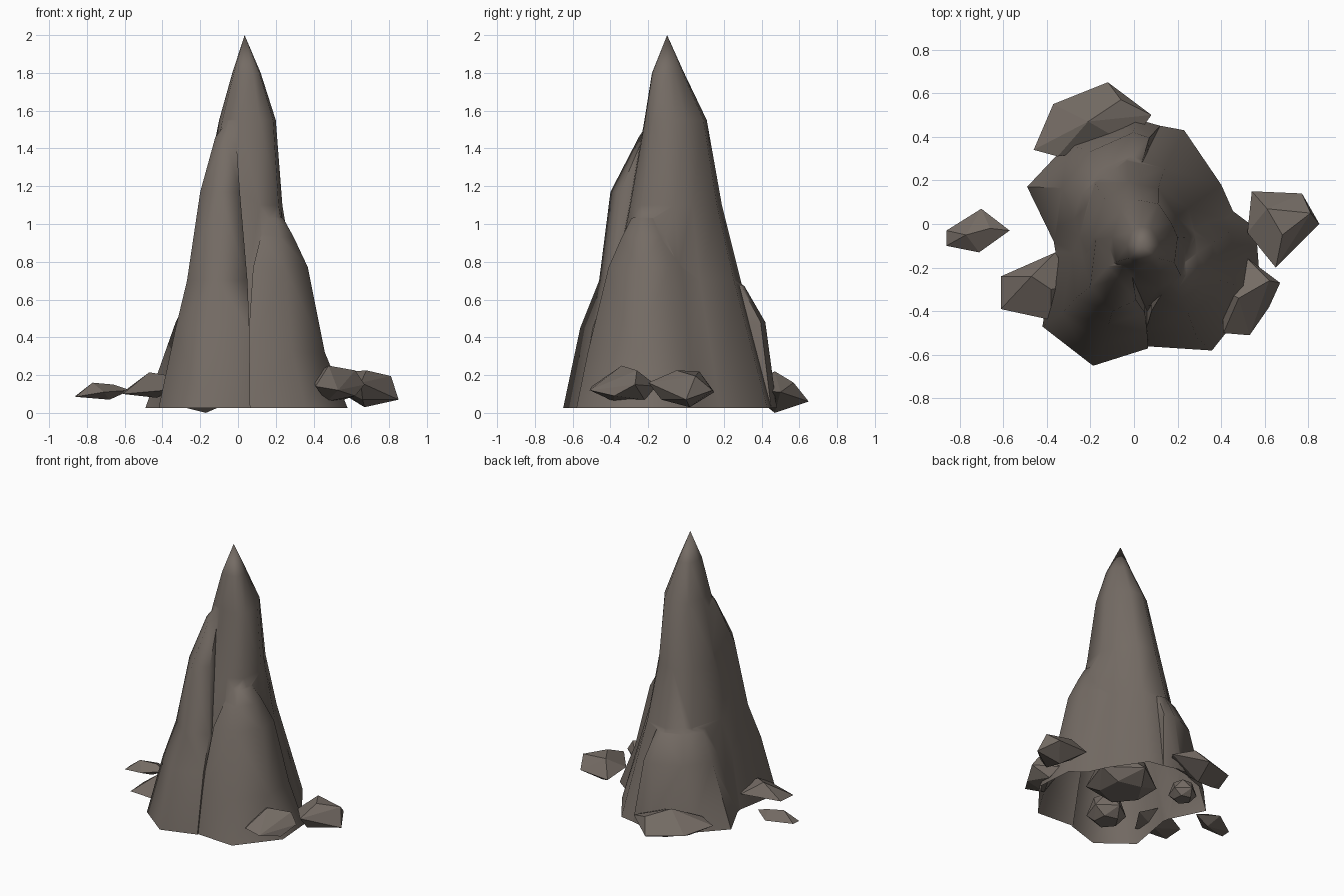
import bpy, bmesh, math
from mathutils import Vector

if "Cube" in bpy.data.objects:
    bpy.data.objects.remove(bpy.data.objects["Cube"])

stone = bpy.data.materials.new("grey_brown_stone")
stone.diffuse_color = (0.175, 0.148, 0.128, 1)
stone.use_nodes = True
stone.node_tree.nodes["Principled BSDF"].inputs["Base Color"].default_value = stone.diffuse_color
BASE = 0.027


def finish(name, bm):
    bmesh.ops.recalc_face_normals(bm, faces=bm.faces)
    me = bpy.data.meshes.new(name)
    bm.to_mesh(me)
    bm.free()
    me.materials.append(stone)
    ob = bpy.data.objects.new(name, me)
    bpy.context.collection.objects.link(ob)
    return ob


def spire(name, footprint, levels, tip, depth):
    """Closed loft of a footprint through (z, x0, x1, y0, y1) levels to a tip."""
    xs, ys = zip(*footprint)
    unit = [((x - min(xs)) / (max(xs) - min(xs)), (y - min(ys)) / (max(ys) - min(ys)))
            for x, y in footprint]
    levels = [(-depth,) + levels[0][1:]] + levels     # root below ground, trimmed later
    bm = bmesh.new()
    rings = [[bm.verts.new((x0 + u * (x1 - x0), y0 + v * (y1 - y0), z)) for u, v in unit]
             for z, x0, x1, y0, y1 in levels]
    n = len(unit)
    for a, b in zip(rings, rings[1:]):
        for i in range(n):
            j = (i + 1) % n
            bm.faces.new((a[i], a[j], b[j], b[i]))
    top = bm.verts.new(tip)
    for i in range(n):
        bm.faces.new((rings[-1][i], rings[-1][(i + 1) % n], top))
    bm.faces.new(rings[0])
    bmesh.ops.triangulate(bm, faces=bm.faces)
    return finish(name, bm)


def rock(name, *points):
    """Faceted boulder: convex hull of a few corner points."""
    bm = bmesh.new()
    for p in points:
        bm.verts.new(p)
    bmesh.ops.convex_hull(bm, input=bm.verts)
    bmesh.ops.dissolve_limit(bm, angle_limit=math.radians(10), verts=bm.verts, edges=bm.edges)
    return finish(name, bm)


# Tall central spire
main = spire("main_spire",
             [(0.23, 0.43), (-0.04, 0.48), (-0.27, 0.34), (-0.38, 0.0), (-0.33, -0.32),
              (-0.08, -0.45), (0.24, -0.44), (0.44, -0.33), (0.48, 0.0), (0.40, 0.18)],
             [(BASE, -0.38, 0.48, -0.45, 0.48), (0.7, -0.25, 0.30, -0.38, 0.29),
              (1.1, -0.19, 0.235, -0.30, 0.19), (1.55, -0.10, 0.20, -0.22, 0.11),
              (1.8, -0.03, 0.12, -0.18, -0.01)], (0.035, -0.10, 2.0), 0.1)

# Buttresses leaning against it
front = spire("front_buttress",
              [(-0.19, -0.65), (0.06, -0.57), (0.06, -0.3), (-0.1, -0.1), (-0.36, -0.12), (-0.42, -0.47)],
              [(BASE, -0.42, 0.065, -0.65, -0.1), (0.45, -0.33, 0.06, -0.56, -0.1),
               (0.7, -0.27, 0.05, -0.46, -0.1), (1.17, -0.20, 0.01, -0.40, -0.05),
               (1.46, -0.12, -0.01, -0.25, -0.08)], (-0.05, -0.19, 1.55), 0.12)
right = spire("right_buttress",
              [(0.07, -0.56), (0.36, -0.58), (0.57, -0.3), (0.55, -0.02), (0.40, 0.1), (0.1, 0.05)],
              [(BASE, 0.05, 0.58, -0.58, 0.10), (0.32, 0.05, 0.46, -0.52, 0.07),
               (0.77, 0.08, 0.37, -0.41, -0.02), (0.93, 0.12, 0.295, -0.34, -0.09),
               (1.03, 0.16, 0.24, -0.29, -0.15)], (0.18, -0.2, 1.06), 0.14)
back = spire("back_buttress",
             [(0.06, 0.45), (-0.04, 0.48), (-0.32, 0.37), (-0.49, 0.17), (-0.38, -0.08), (0.0, 0.0)],
             [(BASE, -0.49, 0.12, -0.08, 0.481), (0.48, -0.33, 0.07, -0.04, 0.42),
              (0.67, -0.24, 0.04, 0.0, 0.31)], (-0.08, 0.2, 0.76), 0.16)

# Fuse them into one skin
for part in (front, right, back):
    mod = main.modifiers.new("fuse", 'BOOLEAN')
    mod.operation, mod.solver, mod.object = 'UNION', 'EXACT', part
bpy.context.view_layer.update()
fused = bpy.data.meshes.new_from_object(main.evaluated_get(bpy.context.evaluated_depsgraph_get()))
main.modifiers.clear()
main.data = fused
for part in (front, right, back):
    bpy.data.objects.remove(part)

# Trim at the ground, leaving the base open
bm = bmesh.new()
bm.from_mesh(fused)
bmesh.ops.bisect_plane(bm, geom=bm.verts[:] + bm.edges[:] + bm.faces[:], dist=1e-4,
                       plane_co=(0, 0, BASE), plane_no=(0, 0, 1), clear_inner=True)
bmesh.ops.delete(bm, geom=[f for f in bm.faces if max(v.co.z for v in f.verts) < BASE + 0.002],
                 context='FACES')
bmesh.ops.remove_doubles(bm, verts=bm.verts, dist=0.004)
bm.to_mesh(fused)
bm.free()
bpy.ops.object.select_all(action='DESELECT')
main.select_set(True)
bpy.context.view_layer.objects.active = main
bpy.ops.object.shade_smooth_by_angle(angle=math.radians(65))

# Boulders around the foot
rock("right_boulder", (0.54, 0.15, 0.11), (0.77, 0.14, 0.12), (0.85, 0.0, 0.07), (0.65, -0.2, 0.16),
     (0.52, -0.04, 0.14), (0.68, -0.05, 0.225), (0.81, 0.05, 0.195), (0.61, 0.07, 0.22),
     (0.67, 0.02, 0.03), (0.66, -0.13, 0.07))
rock("front_right_boulder", (0.51, -0.15, 0.14), (0.67, -0.27, 0.15), (0.62, -0.38, 0.09),
     (0.53, -0.51, 0.12), (0.41, -0.5, 0.14), (0.40, -0.3, 0.2), (0.48, -0.34, 0.25),
     (0.62, -0.26, 0.225), (0.47, -0.38, 0.06), (0.56, -0.22, 0.07))
rock("front_left_boulder", (-0.61, -0.24, 0.11), (-0.36, -0.13, 0.14), (-0.28, -0.28, 0.14),
     (-0.38, -0.44, 0.12), (-0.61, -0.39, 0.1), (-0.47, -0.24, 0.215), (-0.38, -0.3, 0.2),
     (-0.43, -0.3, 0.08))
rock("left_boulder", (-0.86, -0.03, 0.09), (-0.70, 0.07, 0.11), (-0.57, -0.03, 0.12),
     (-0.71, -0.13, 0.11), (-0.86, -0.10, 0.085), (-0.77, -0.05, 0.16), (-0.66, -0.02, 0.15),
     (-0.68, -0.04, 0.07))
rock("back_boulder", (-0.46, 0.34, 0.11), (-0.37, 0.55, 0.09), (-0.12, 0.65, 0.06), (0.08, 0.50, 0.11),
     (-0.02, 0.36, 0.12), (-0.35, 0.31, 0.14), (-0.21, 0.47, 0.22), (-0.06, 0.57, 0.16),
     (-0.17, 0.47, 0.0), (-0.33, 0.42, 0.04))

# Boulders buried inside the open base
for name, x, y, r, z0, z1 in [("buried_centre_boulder", 0.09, -0.02, 0.25, 0.04, 0.24),
                              ("buried_front_boulder", -0.12, -0.43, 0.14, 0.07, 0.24),
                              ("buried_left_boulder", -0.31, 0.14, 0.10, 0.06, 0.18)]:
    ring = [(x + r * k * math.cos(a * math.tau / 5 + t), y + r * k * math.sin(a * math.tau / 5 + t),
             z0 + (z1 - z0) * h)
            for k, t, h in ((1, 0.3, 0.4), (0.65, 0.9, 1), (0.6, 0.7, 0)) for a in range(5)]
    rock(name, *ring)
